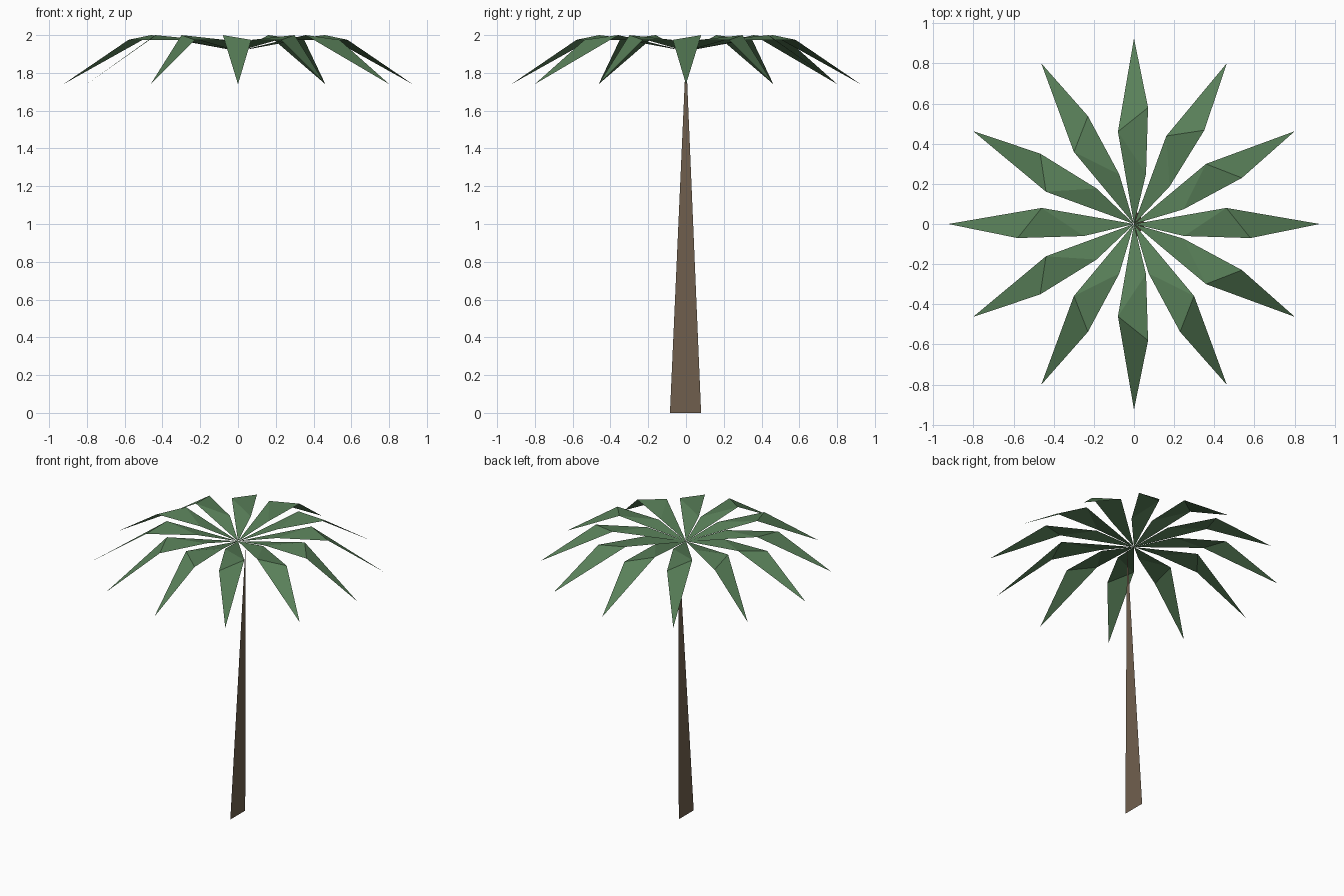
import bpy
from math import radians
from mathutils import Matrix, Vector

cube = bpy.data.objects.get("Cube")
if cube:
    bpy.data.objects.remove(cube, do_unlink=True)


def make_material(name, rgb):
    mat = bpy.data.materials.new(name)
    mat.use_nodes = True
    colour = (*rgb, 1)
    mat.diffuse_color = colour
    mat.node_tree.nodes["Principled BSDF"].inputs["Base Color"].default_value = colour
    return mat


def make_part(name, points, faces, mat):
    mesh = bpy.data.meshes.new(name)
    mesh.from_pydata(points, [], faces)
    mesh.materials.append(mat)
    obj = bpy.data.objects.new(name, mesh)
    bpy.context.collection.objects.link(obj)
    return obj


leaf_green = make_material("leaf green", (0.10, 0.215, 0.10))
bark_brown = make_material("bark brown", (0.165, 0.118, 0.077))

# Trunk: one flat tapering blade that leans to the side
make_part("trunk", [(0, -0.085, 0), (0, 0.08, 0), (0.058, 0, 1.9)],
          [(0, 1, 2)], bark_brown)

# Frond outline pointing along +x: root, inner bend, two shoulders, tip
root = (0, 0, 1.915)
inner_bend = (0.25, -0.06, 1.975)
high_shoulder = (0.46, 0.08, 2.0)
low_shoulder = (0.58, -0.07, 1.975)
tip = (0.925, 0, 1.74)
frond = [root, inner_bend, high_shoulder, low_shoulder, tip]
strip = [(0, 1, 2), (1, 3, 2), (3, 4, 2)]

# Crown: twelve fronds, those on the shaded side mirrored
mirrored_angles = {180, 210, 240, 270, 330}
for angle in range(0, 360, 30):
    mirrored = angle in mirrored_angles
    turn = Matrix.Rotation(radians(angle), 3, "Z")
    flip = Matrix.Diagonal((1, -1 if mirrored else 1, 1))
    points = [turn @ flip @ Vector(p) for p in frond]
    faces = [f[::-1] for f in strip] if mirrored else strip
    make_part(f"frond_{angle // 30 + 1}", points, faces, leaf_green)
